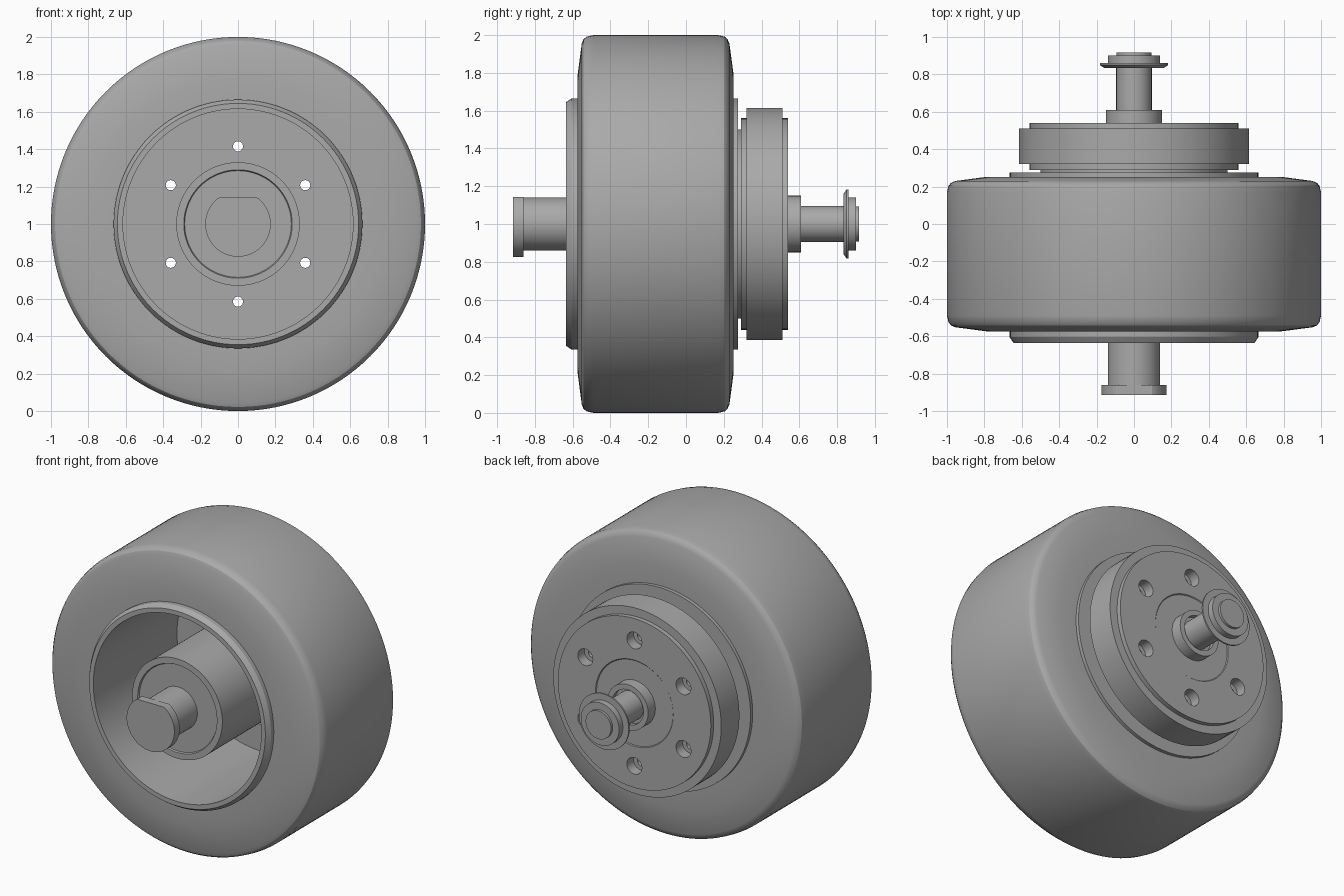
import bpy, bmesh
from math import sin, cos, pi, radians

cube = bpy.data.objects.get("Cube")
if cube:
    bpy.data.objects.remove(cube, do_unlink=True)

AXLE_Z = 1.0
HOLE_CIRCLE = 0.415

grey = bpy.data.materials.new("plain grey")
grey.use_nodes = True
grey.diffuse_color = (0.4, 0.4, 0.4, 1)
grey.node_tree.nodes["Principled BSDF"].inputs["Base Color"].default_value = (0.4, 0.4, 0.4, 1)


def lathe(name, profile, segments=96, closed=False, cx=0.0, cz=AXLE_Z, flat=None):
    """Spin (radius, y) points around the axle; flat limits the height above it."""
    bm = bmesh.new()
    rings = []
    for r, y in profile:
        ring = []
        for i in range(segments):
            a = 2 * pi * i / segments
            h = r * sin(a)
            if flat is not None:
                h = min(h, flat)
            ring.append(bm.verts.new((cx + r * cos(a), y, cz + h)))
        rings.append(ring)
    pairs = list(zip(rings, rings[1:]))
    if closed:
        pairs.append((rings[-1], rings[0]))
    else:
        bm.faces.new(rings[0])
        bm.faces.new(rings[-1])
    for a, b in pairs:
        for i in range(segments):
            j = (i + 1) % segments
            bm.faces.new((a[i], a[j], b[j], b[i]))
    bmesh.ops.recalc_face_normals(bm, faces=bm.faces)
    mesh = bpy.data.meshes.new(name)
    bm.to_mesh(mesh)
    bm.free()
    mesh.materials.append(grey)
    obj = bpy.data.objects.new(name, mesh)
    bpy.context.collection.objects.link(obj)
    return obj


def activate(obj):
    bpy.ops.object.select_all(action='DESELECT')
    obj.select_set(True)
    bpy.context.view_layer.objects.active = obj


# Tyre with rounded shoulders and gently tapered side walls
tyre = lathe("tyre", [
    (0.64, -0.575), (0.78, -0.575), (0.955, -0.552), (0.978, -0.543), (0.992, -0.525), (1.0, -0.49),
    (1.0, 0.17), (0.992, 0.205), (0.978, 0.22), (0.955, 0.23), (0.79, 0.252), (0.64, 0.252)],
    segments=128, closed=True)

# Deep dish rim with a back wall
rim = lathe("rim", [
    (0.05, 0.24), (0.615, 0.24), (0.615, -0.635), (0.645, -0.635),
    (0.665, -0.605), (0.665, 0.275), (0.05, 0.275)], closed=True)

# Hub barrel standing inside the dish
hub = lathe("hub", [(0.285, -0.625), (0.29, -0.635), (0.33, -0.635), (0.33, 0.25)])

# Stepped drum behind the rim
drum = lathe("drum", [
    (0.5, 0.26), (0.5, 0.29), (0.56, 0.29), (0.56, 0.32), (0.615, 0.32),
    (0.615, 0.51), (0.56, 0.51), (0.56, 0.54), (0.285, 0.54), (0.28, 0.535)])

# Front stub with a flat on top
stub = lathe("front_stub", [
    (0.175, -0.915), (0.175, -0.86), (0.14, -0.86), (0.14, -0.6)], segments=64, flat=0.143)

# Rear collar, spindle and flanged end
collar = lathe("rear_collar", [
    (0.15, 0.52), (0.15, 0.61), (0.115, 0.61), (0.115, 0.58), (0.05, 0.58)], segments=64)
spindle = lathe("rear_spindle", [
    (0.095, 0.55), (0.095, 0.835), (0.16, 0.835), (0.183, 0.85), (0.183, 0.86),
    (0.14, 0.86), (0.14, 0.9), (0.093, 0.9), (0.093, 0.917)], segments=64)

# Six counterbored bolt holes through the drum and the rim wall
cutters = []
for k in range(6):
    a = radians(30 + 60 * k)
    x, z = HOLE_CIRCLE * cos(a), AXLE_Z + HOLE_CIRCLE * sin(a)
    cutters.append(lathe("bolt_hole_cutter", [
        (0.027, 0.15), (0.027, 0.47), (0.055, 0.47), (0.055, 0.6)], segments=24, cx=x, cz=z))
for part in (drum, rim):
    activate(part)
    for c in cutters:
        c.hide_render = True
        mod = part.modifiers.new("bolt_hole", 'BOOLEAN')
        mod.operation, mod.solver, mod.object = 'DIFFERENCE', 'EXACT', c
        bpy.ops.object.modifier_apply(modifier=mod.name)
for c in cutters:
    bpy.data.objects.remove(c, do_unlink=True)

# Smooth curved walls, crisp steps
for part in (tyre, rim, hub, drum, stub, collar, spindle):
    activate(part)
    bpy.ops.object.shade_smooth_by_angle(angle=radians(25))
